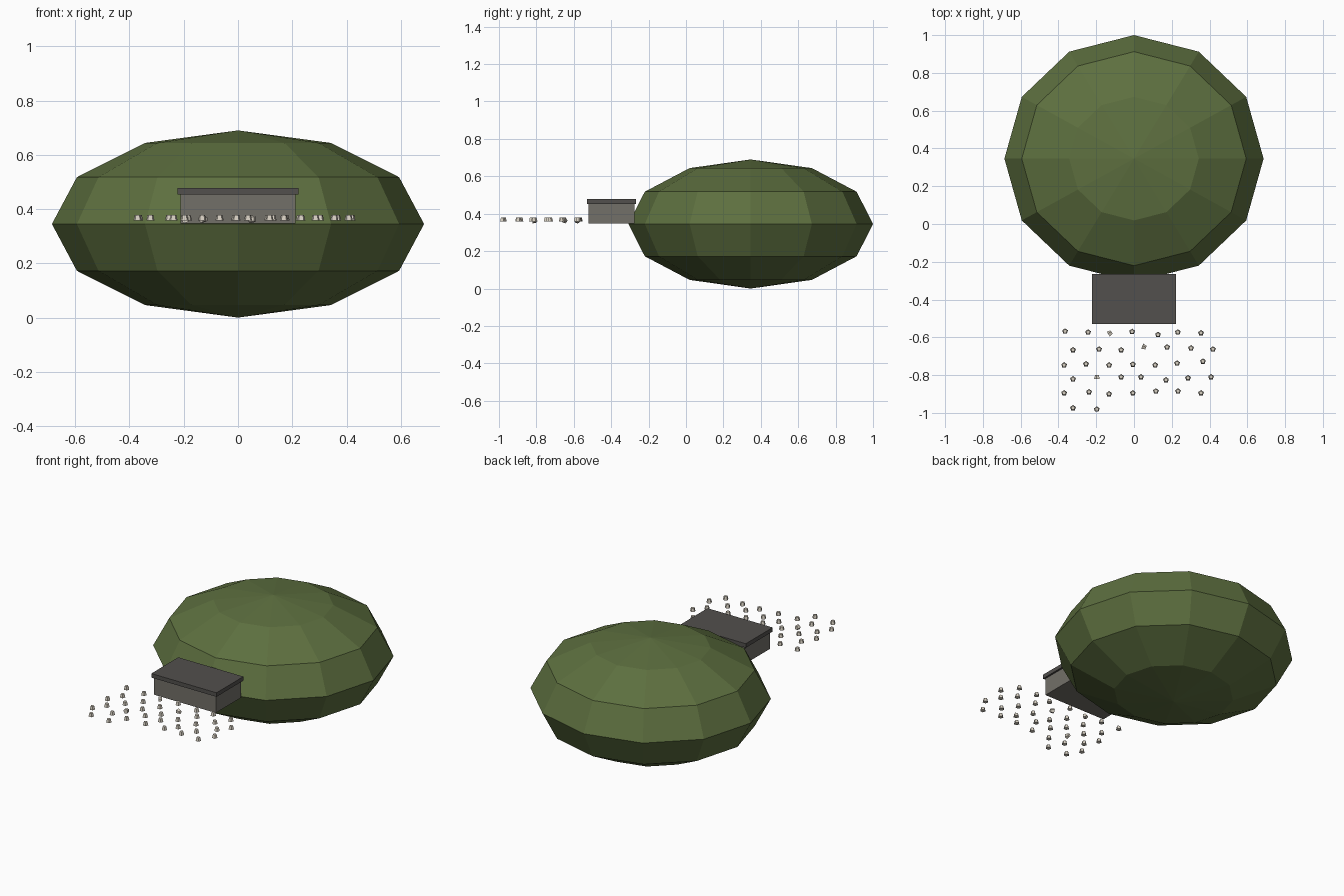
import bpy, math

if "Cube" in bpy.data.objects:
    bpy.data.objects.remove(bpy.data.objects["Cube"])


def material(name, r, g, b):
    m = bpy.data.materials.new(name)
    m.diffuse_color = (r, g, b, 1)
    m.use_nodes = True
    m.node_tree.nodes["Principled BSDF"].inputs["Base Color"].default_value = m.diffuse_color
    return m


GREEN = material("moss_green", 0.11, 0.16, 0.05)
WALL = material("warm_grey", 0.17, 0.16, 0.14)
ROOF = material("dark_grey", 0.085, 0.08, 0.075)
STONE = material("pale_stone", 0.68, 0.63, 0.54)


def finish(name, mat):
    ob = bpy.context.object
    ob.name = name
    ob.data.materials.append(mat)
    return ob


def box(name, mat, half_x, y0, y1, z0, z1):
    bpy.ops.mesh.primitive_cube_add(size=1, location=(0, (y0 + y1) / 2, (z0 + z1) / 2))
    bpy.context.object.scale = (2 * half_x, y1 - y0, z1 - z0)
    return finish(name, mat)


# Faceted mound: flattened 12 x 6 sphere
bpy.ops.mesh.primitive_uv_sphere_add(segments=12, ring_count=6, radius=1,
                                     location=(0, 0.346, 0.345))
bpy.context.object.scale = (0.686, 0.654, 0.345)
finish("mound", GREEN)

# Entrance block with overhanging flat roof
box("entrance_block", WALL, 0.212, -0.520, -0.275, 0.347, 0.453)
box("entrance_roof", ROOF, 0.223, -0.529, -0.266, 0.453, 0.478)

# Rows of small tapered five-sided markers: (x, y) per marker
rows = [
    [(-.365, -.568), (-.243, -.573), (-.127, -.578), (-.01, -.570), (.127, -.586), (.232, -.573), (.355, -.577)],
    [(-.323, -.667), (-.185, -.663), (-.068, -.667), (.053, -.652), (.175, -.652), (.302, -.657), (.418, -.663)],
    [(-.37, -.747), (-.254, -.741), (-.132, -.747), (-.006, -.743), (.112, -.747), (.228, -.737), (.365, -.727)],
    [(-.323, -.821), (-.195, -.810), (-.068, -.810), (.037, -.810), (.169, -.826), (.286, -.815), (.408, -.810)],
    [(-.37, -.895), (-.238, -.889), (-.132, -.900), (-.006, -.895), (.116, -.885), (.233, -.885), (.355, -.895)],
    [(-.323, -.974), (-.197, -.981)],
]
# Toppled markers: (row, column) -> direction they fell
fallen = {(0, 2): math.radians(35), (1, 3): math.radians(-20), (3, 1): math.radians(90)}

for r, row in enumerate(rows):
    for c, (x, y) in enumerate(row):
        down = (r, c) in fallen
        rot = (0, math.pi / 2, fallen[(r, c)]) if down else (0, 0, 0)
        bpy.ops.mesh.primitive_cone_add(vertices=5, radius1=0.016, radius2=0.011, depth=0.021,
                                        location=(x, y, 0.363 if down else 0.368), rotation=rot)
        finish(f"marker_{r + 1}_{c + 1}", STONE)
